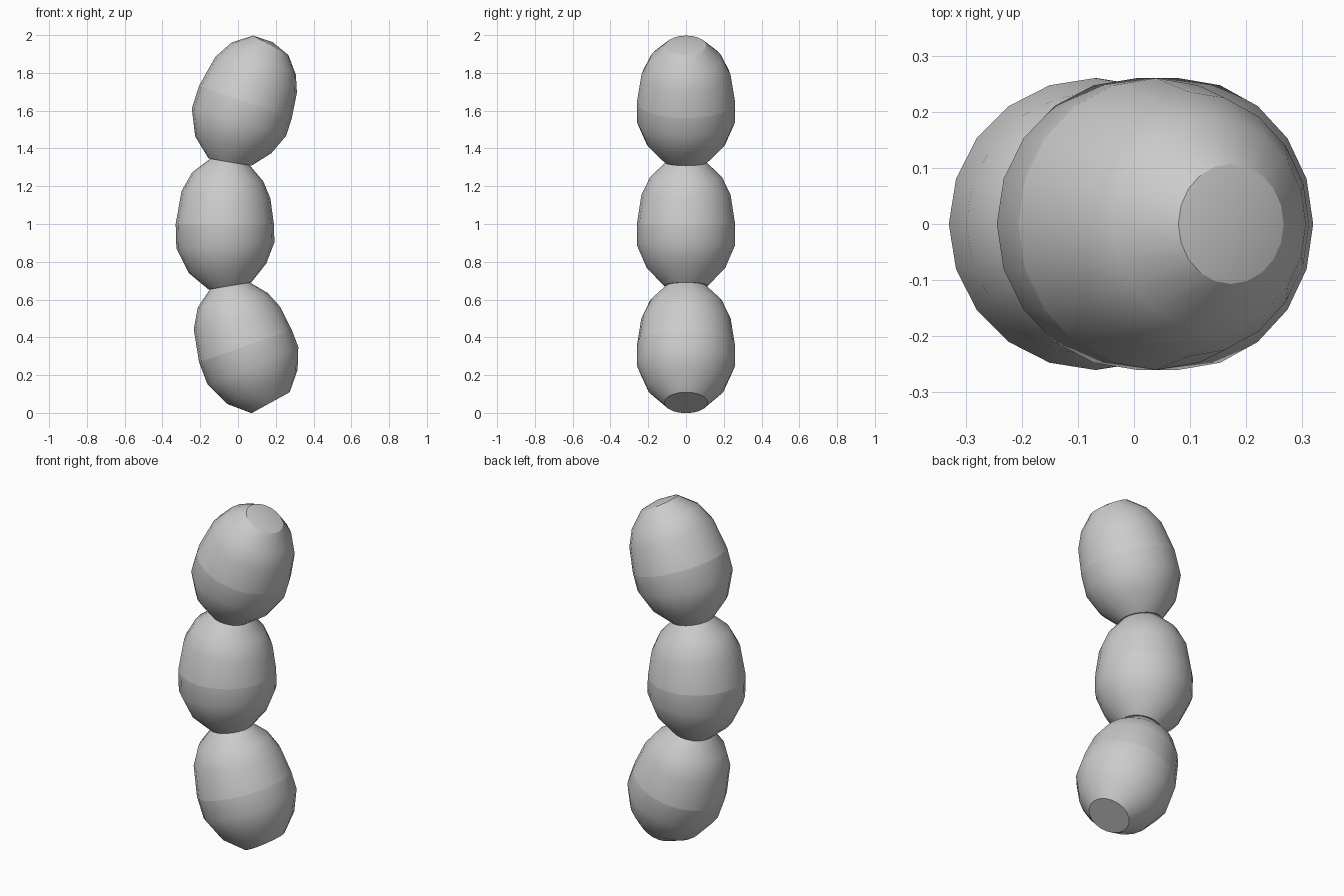
import bpy, bmesh
from math import sin, cos, pi

if "Cube" in bpy.data.objects:
    bpy.data.objects.remove(bpy.data.objects["Cube"])

SIDES = 20
R = 1.963            # radius of the bend the whole stack follows
CX = -0.07 + R       # bend centre, at z = 1
HALF = 0.329         # half length of one segment

# (distance along axis, radius) of one bead-like segment
PROFILE = [(-HALF, 0.115), (-0.235, 0.207), (-0.112, 0.26), (0.0, 0.26),
           (0.155, 0.236), (0.25, 0.19), (HALF, 0.107)]
SHARP = (0, 3, 6)    # rings with a hard edge
DOME = 0.02          # slight bulge of the top cap


def bent(u, y, s):
    """Wrap a straight point (u, y, s) around the bend."""
    t = s / R
    return (CX - (R - u) * cos(t), y, 1 + (R - u) * sin(t))


def segment(name, centre):
    bm = bmesh.new()
    rings = [[bm.verts.new(bent(r * cos(2 * pi * i / SIDES),
                                r * sin(2 * pi * i / SIDES), centre + s))
              for i in range(SIDES)] for s, r in PROFILE]
    tip = bm.verts.new(bent(0, 0, centre + HALF + DOME))
    for a, b in zip(rings, rings[1:]):
        for i in range(SIDES):
            j = (i + 1) % SIDES
            bm.faces.new((a[i], a[j], b[j], b[i]))
    # flat lower cap, slightly domed upper cap
    bm.faces.new(rings[0][::-1])
    for i in range(SIDES):
        bm.faces.new((rings[-1][i], rings[-1][(i + 1) % SIDES], tip))
    bmesh.ops.recalc_face_normals(bm, faces=bm.faces)
    for f in bm.faces:
        f.smooth = True
    for k in SHARP:
        for i in range(SIDES):
            bm.edges.get((rings[k][i], rings[k][(i + 1) % SIDES])).smooth = False
    mesh = bpy.data.meshes.new(name)
    bm.to_mesh(mesh)
    bm.free()
    obj = bpy.data.objects.new(name, mesh)
    bpy.context.collection.objects.link(obj)


# three equal segments stacked along the bend
for name, k in (("lower_segment", -1), ("middle_segment", 0), ("upper_segment", 1)):
    segment(name, k * 2 * HALF)
